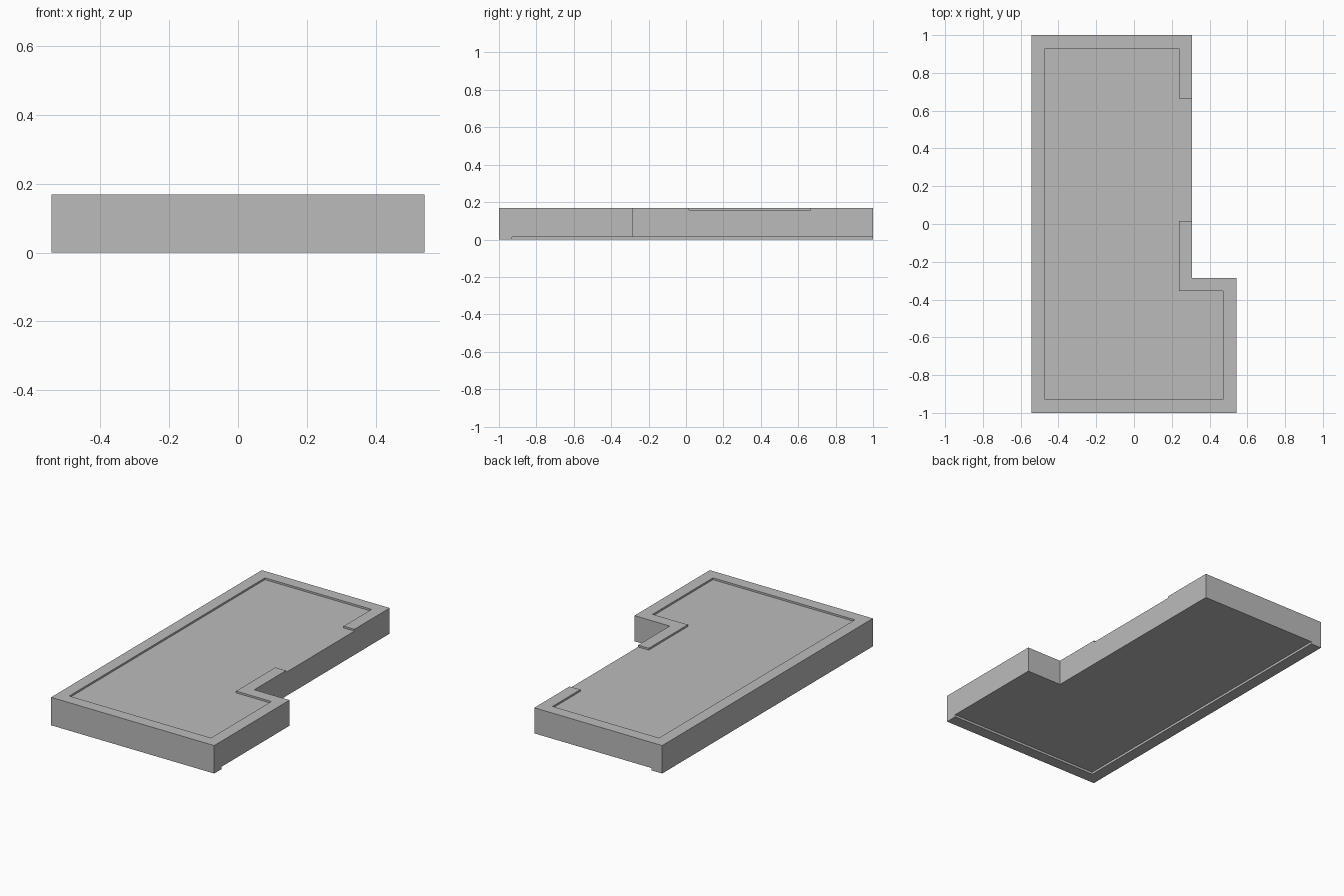
import bpy, bmesh

if "Cube" in bpy.data.objects:
    bpy.data.objects.remove(bpy.data.objects["Cube"])

X0, X1, X2 = -0.542, 0.308, 0.542     # left side, narrow right side, wide right side
STEP = -0.285                         # y where the plan narrows
H, RIM = 0.168, 0.071                 # total height, rim width
TOP_DEPTH, LIP = 0.011, 0.014         # top recess depth, bottom lip height

grey = bpy.data.materials.new("light_grey")
grey.diffuse_color = (0.5, 0.5, 0.5, 1)
grey.use_nodes = True
grey.node_tree.nodes["Principled BSDF"].inputs["Base Color"].default_value = grey.diffuse_color


def prism(name, outline, z0, z1):
    """Extrude a plan outline between two heights."""
    bm = bmesh.new()
    face = bm.faces.new([bm.verts.new((x, y, z0)) for x, y in outline])
    ext = bmesh.ops.extrude_face_region(bm, geom=[face])
    verts = [g for g in ext["geom"] if isinstance(g, bmesh.types.BMVert)]
    bmesh.ops.translate(bm, verts=verts, vec=(0, 0, z1 - z0))
    bmesh.ops.recalc_face_normals(bm, faces=bm.faces)
    me = bpy.data.meshes.new(name)
    bm.to_mesh(me)
    bm.free()
    me.materials.append(grey)
    ob = bpy.data.objects.new(name, me)
    bpy.context.collection.objects.link(ob)
    return ob


def carve(target, cutter):
    """Subtract the cutter, then remove it."""
    cutter.hide_render = True
    mod = target.modifiers.new("carve", "BOOLEAN")
    mod.operation = "DIFFERENCE"
    mod.solver = "EXACT"
    mod.object = cutter
    bpy.context.view_layer.objects.active = target
    bpy.ops.object.modifier_apply(modifier=mod.name)
    bpy.data.objects.remove(cutter, do_unlink=True)


# L-shaped slab
slab = prism("roof_slab", [(X0, -1), (X2, -1), (X2, STEP), (X1, STEP),
                           (X1, 1), (X0, 1)], 0, H)

# Top recess inside the rim, running out through the gap in the right side
inner = X1 - RIM
carve(slab, prism("top_recess", [
    (X0 + RIM, -1 + RIM), (X2 - RIM, -1 + RIM), (X2 - RIM, STEP - RIM),
    (inner, STEP - RIM), (inner, 0.015), (X1 + 0.1, 0.015),
    (X1 + 0.1, 0.665), (inner, 0.665), (inner, 1 - RIM), (X0 + RIM, 1 - RIM)],
    H - TOP_DEPTH, H + 0.1))

# Underside recess, leaving a lip along the front and left edges only
carve(slab, prism("underside_recess", [
    (X0 + RIM, -1 + RIM), (1, -1 + RIM), (1, 1.5), (X0 + RIM, 1.5)],
    -0.1, LIP))
